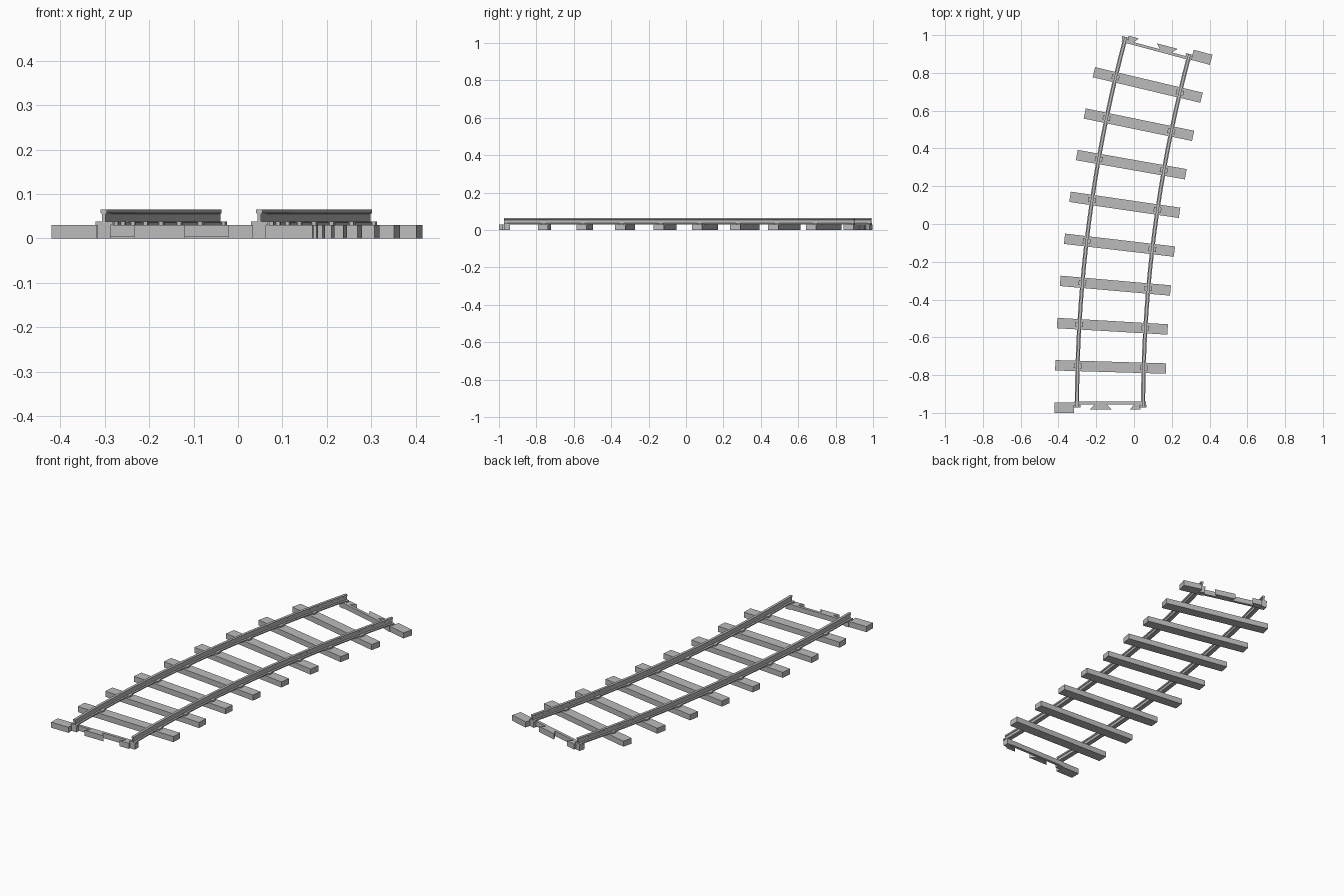
import bpy, bmesh, math

cube = bpy.data.objects.get("Cube")
if cube:
    bpy.data.objects.remove(cube, do_unlink=True)

# Single grey material
grey = bpy.data.materials.new("track_grey")
grey.use_nodes = True
color = (0.5, 0.5, 0.5, 1)
grey.diffuse_color = color
grey.node_tree.nodes["Principled BSDF"].inputs["Base Color"].default_value = color

# Track centreline: an arc bending to the right
START_X, START_Y = -0.127, -0.972
SWEEP = math.radians(15)
RADIUS = 7.407
BAYS = 9
GAUGE = 0.175          # half distance between the rails
HALF = 0.293           # half length of a sleeper
TOP = 0.03             # top of the sleepers


def on_track(t, across, along=0.0):
    """Point at fraction t of the arc, offset across and along the track."""
    a = t * SWEEP
    r = RADIUS - across
    return (START_X + RADIUS - r * math.cos(a) + along * math.sin(a),
            START_Y + r * math.sin(a) + along * math.cos(a))


def finish(name, bm):
    bmesh.ops.recalc_face_normals(bm, faces=bm.faces)
    mesh = bpy.data.meshes.new(name)
    bm.to_mesh(mesh)
    bm.free()
    mesh.materials.append(grey)
    obj = bpy.data.objects.new(name, mesh)
    bpy.context.collection.objects.link(obj)
    return obj


def loft(name, rings):
    """Closed solid through a list of matching rings."""
    bm = bmesh.new()
    loops = [[bm.verts.new(p) for p in ring] for ring in rings]
    n = len(loops[0])
    for a, b in zip(loops, loops[1:]):
        for i in range(n):
            j = (i + 1) % n
            bm.faces.new((a[i], a[j], b[j], b[i]))
    bm.faces.new(loops[0])
    bm.faces.new(loops[-1])
    return finish(name, bm)


def prism(name, t, outline, z0, z1):
    """Upright prism from an (across, along) outline placed on the track."""
    pts = [on_track(t, u, v) for u, v in outline]
    return loft(name, [[(x, y, z) for x, y in pts] for z in (z0, z1)])


def block(name, t, u0, u1, v0, v1, z0, z1):
    return prism(name, t, [(u0, v0), (u1, v0), (u1, v1), (u0, v1)], z0, z1)


# Rails: flange, web and head swept along the arc
half_profile = [(0.011, 0.03), (0.011, 0.036), (0.004, 0.038),
                (0.004, 0.055), (0.007, 0.057), (0.007, 0.065)]
profile = half_profile + [(-u, z) for u, z in reversed(half_profile)]
for side, name in ((-1, "right_rail"), (1, "left_rail")):
    rings = []
    for i in range(BAYS * 2 + 1):
        t = i / (BAYS * 2)
        rings.append([(*on_track(t, side * GAUGE + u), z) for u, z in profile])
    loft(name, rings)

# Full sleepers with a rail chair under each rail
for i in range(1, BAYS):
    t = i / BAYS
    block(f"sleeper_{i}", t, -HALF, HALF, -0.0275, 0.0275, 0, TOP)
    for side in (-1, 1):
        c = side * GAUGE
        block(f"rail_chair_{i}", t, c - 0.02, c + 0.02, -0.0125, 0.0125, TOP, 0.038)

# End connectors: the far one is the near one turned half round
for end, t, k in (("front", 0, 1), ("back", 1, -1)):
    block(end + "_half_sleeper", t, -HALF * k, -0.19 * k,
          -0.0275 * k, 0.0275 * k, 0, TOP)
    block(end + "_tie_bar", t, -0.165 * k, 0.165 * k, 0.016 * k, 0.031 * k, 0.003, TOP)
    for side in (-1, 1):
        c = side * GAUGE
        block(end + "_rail_block", t, c - 0.0145, c + 0.0145, 0, 0.031 * k, 0, TOP)
        block(end + "_rail_chair", t, c - 0.019, c + 0.019, 0, 0.014 * k, TOP, 0.038)
    # Dovetail teeth, wider on the outside
    teeth = [[(-0.107, -0.01), (0.008, -0.01), (-0.018, 0.017), (-0.081, 0.017)],
             [(0.105, -0.01), (0.161, -0.01), (0.161, 0.017), (0.128, 0.017)]]
    for outline in teeth:
        prism(end + "_dovetail", t, [(u * k, v * k) for u, v in outline], 0, TOP)
